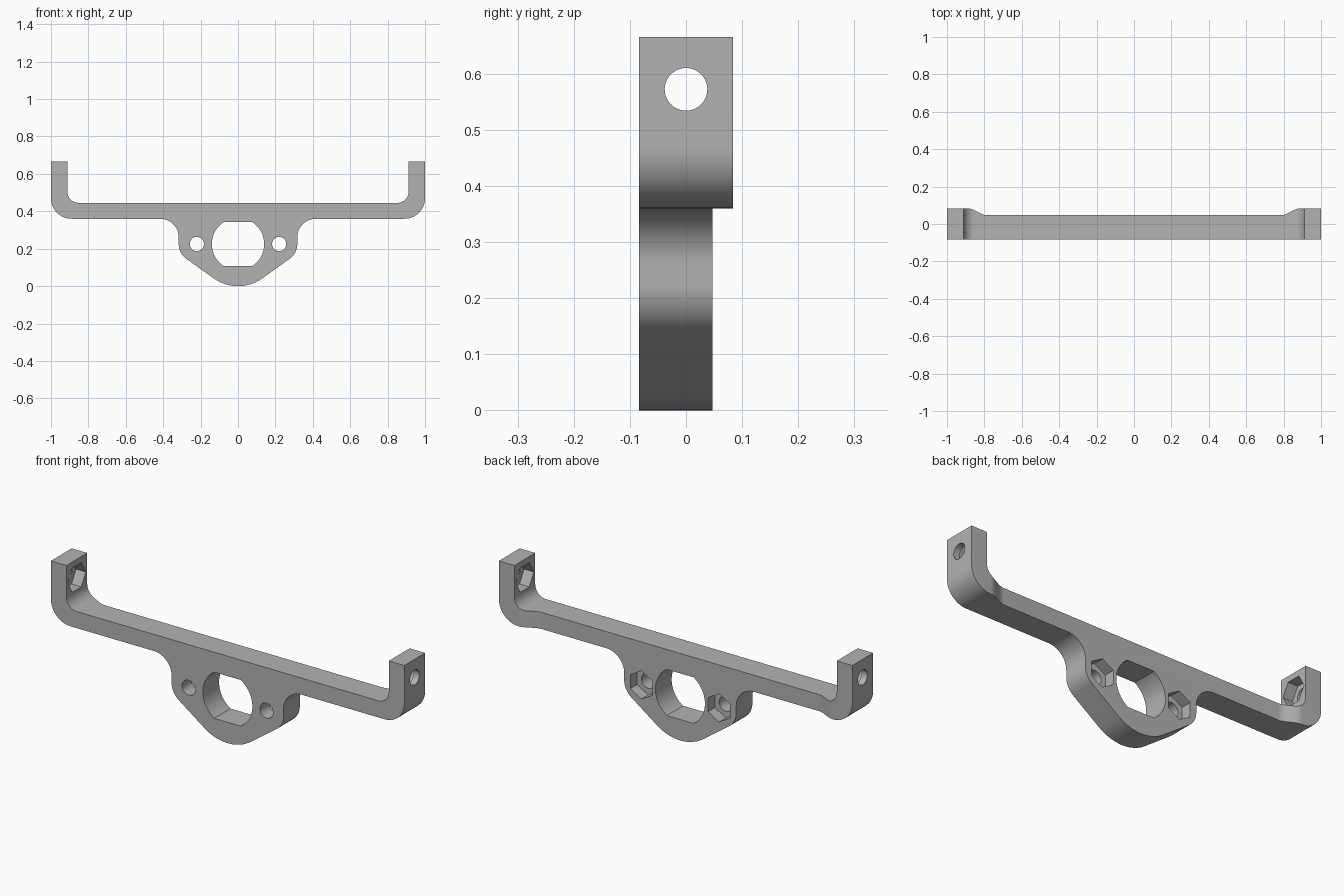
import bpy, bmesh
from math import cos, sin, radians, degrees, acos, asin

cube = bpy.data.objects.get("Cube")
if cube:
    bpy.data.objects.remove(cube, do_unlink=True)

grey = bpy.data.materials.new("plain grey")
grey.use_nodes = True
grey.diffuse_color = (0.45, 0.45, 0.45, 1)
grey.node_tree.nodes["Principled BSDF"].inputs["Base Color"].default_value = (0.45, 0.45, 0.45, 1)

FRONT, BACK, STEP = -0.084, 0.084, 0.047   # depth of the bar
HOLE_Z, ARM_HOLE_Z = 0.225, 0.572          # heights of the hole centres
PLACE = {"x": lambda u, v, t: (t, u, v),
         "y": lambda u, v, t: (u, t, v),
         "z": lambda u, v, t: (u, v, t)}


def arc(cx, cy, r, start, end, steps=16):
    angles = [radians(start + (end - start) * i / steps) for i in range(steps + 1)]
    return [(cx + r * cos(a), cy + r * sin(a)) for a in angles]


def prism(name, outline, axis, low, high):
    """Extrude a closed outline along one axis."""
    bm = bmesh.new()
    face = bm.faces.new([bm.verts.new(PLACE[axis](u, v, low)) for u, v in outline])
    moved = bmesh.ops.extrude_face_region(bm, geom=[face])["geom"]
    bmesh.ops.translate(bm, vec=PLACE[axis](0, 0, high - low),
                        verts=[g for g in moved if isinstance(g, bmesh.types.BMVert)])
    bmesh.ops.recalc_face_normals(bm, faces=bm.faces)
    mesh = bpy.data.meshes.new(name)
    bm.to_mesh(mesh)
    bm.free()
    mesh.materials.append(grey)
    obj = bpy.data.objects.new(name, mesh)
    bpy.context.collection.objects.link(obj)
    return obj


def cut(target, cutter):
    cutter.hide_render = True
    mod = target.modifiers.new("cut", "BOOLEAN")
    mod.operation = "DIFFERENCE"
    mod.solver = "EXACT"
    mod.object = cutter
    bpy.context.view_layer.objects.active = target
    bpy.ops.object.modifier_apply(modifier=mod.name)
    bpy.data.objects.remove(cutter, do_unlink=True)


def round_hole(target, u, v, axis, low, high):
    cut(target, prism("hole_cutter", arc(u, v, 0.038, 0, 360, 40)[:-1], axis, low, high))


def nut_pocket(target, u, v, axis, low, high, turn):
    cut(target, prism("nut_cutter", arc(u, v, 0.072, turn, turn + 360, 6)[:-1], axis, low, high))


# Bracket outline: arm, rounded corner, bar, fillet, lobe, rounded bottom
tangent = -degrees(acos((0.225 - 0.097) / 0.22))
half = [(0.912, 0.665), (1, 0.665)]
half += arc(0.89, 0.47, 0.11, 0, -90)
half += arc(0.417, 0.26, 0.1, 90, 180)
half += arc(0.22, HOLE_Z, 0.097, 0, tangent)
half += arc(0, HOLE_Z, 0.225, tangent, -90)[:-1]
inner = arc(0.852, 0.505, 0.06, -90, 0)
half = inner + half
outline = half + [(0, 0)] + [(-x, z) for x, z in reversed(half)]
bracket = prism("mounting_bracket", outline, "y", FRONT, BACK)

# Thinner middle of the bar, blending out to the wide arms
ease = [i / 12 for i in range(13)]
blend = [(0.785 + 0.105 * t, STEP + (BACK - STEP) * t * t * (3 - 2 * t)) for t in ease]
side = blend + [(0.89, 0.2)]
cut(bracket, prism("step_cutter", side + [(-x, y) for x, y in reversed(side)], "z", -0.1, 0.8))

# Large central opening with flat top and bottom
flat = degrees(asin(0.118 / 0.14))
opening = arc(0, HOLE_Z, 0.14, -flat, flat, 24) + arc(0, HOLE_Z, 0.14, 180 - flat, 180 + flat, 24)
cut(bracket, prism("opening_cutter", opening, "y", -0.2, 0.2))

# Screw holes with hexagonal nut pockets in the lobes and arms
for s in (-1, 1):
    round_hole(bracket, s * 0.22, HOLE_Z, "y", -0.2, 0.2)
    nut_pocket(bracket, s * 0.22, HOLE_Z, "y", STEP - 0.055, 0.2, 90)
    round_hole(bracket, 0, ARM_HOLE_Z, "x", *sorted((s * 0.8, s * 1.1)))
    nut_pocket(bracket, 0, ARM_HOLE_Z, "x", *sorted((s * 0.8, s * 0.967)), 0)

# Smooth curves, sharp edges
bpy.ops.object.select_all(action="DESELECT")
bracket.select_set(True)
bpy.context.view_layer.objects.active = bracket
bpy.ops.object.shade_smooth_by_angle(angle=radians(25))
